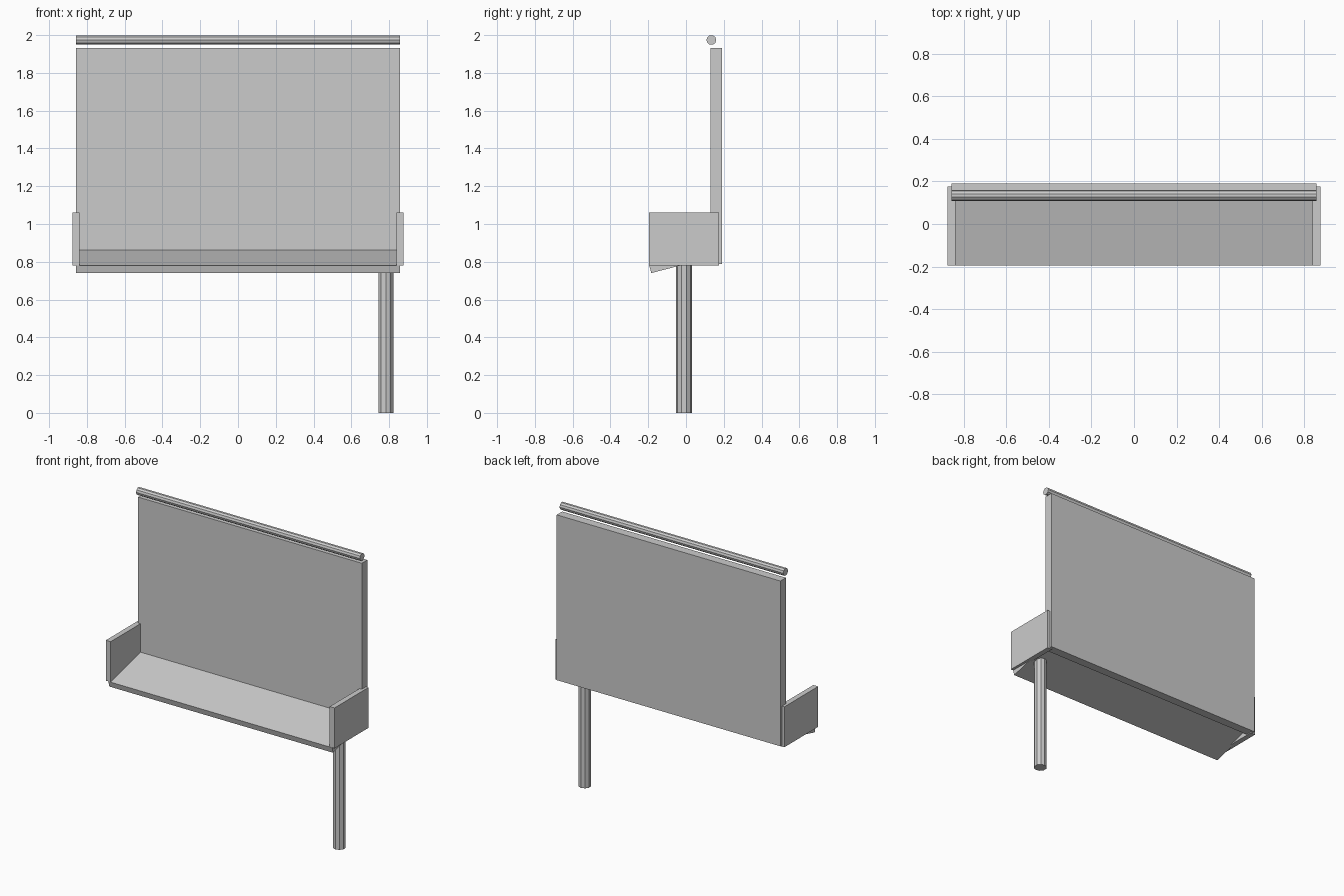
import bpy
from math import radians, cos, sin

if "Cube" in bpy.data.objects:
    bpy.data.objects.remove(bpy.data.objects["Cube"])


def box(name, center, size, tilt=0.0):
    bpy.ops.mesh.primitive_cube_add(size=1, location=center, rotation=(tilt, 0, 0))
    ob = bpy.context.object
    ob.name = name
    ob.scale = size
    return ob


def rod(name, center, radius, length, rotation=(0, 0, 0)):
    bpy.ops.mesh.primitive_cylinder_add(vertices=10, radius=radius, depth=length,
                                        location=center, rotation=rotation)
    bpy.context.object.name = name
    return bpy.context.object


# Upright back panel
box("back_panel", (0, 0.161, 1.36), (1.715, 0.06, 1.145))

# Seat board, sloping up towards the back; placed from its top front edge
tilt, depth, thick = radians(14.5), 0.345, 0.04
front_y, front_z = -0.194, 0.779
seat_y = front_y + depth / 2 * cos(tilt) + thick / 2 * sin(tilt)
seat_z = front_z + depth / 2 * sin(tilt) - thick / 2 * cos(tilt)
box("seat", (0, seat_y, seat_z), (1.715, depth, thick), tilt)

# Side arms
for side, label in ((-1, "left"), (1, "right")):
    box(label + "_arm", (side * 0.858, -0.01, 0.92), (0.037, 0.37, 0.28))

# Single support post under the right end
rod("support_post", (0.783, -0.01, 0.40), 0.042, 0.80)

# Rail floating above the back panel
rod("top_rail", (0, 0.134, 1.974), 0.026, 1.715, (0, radians(90), 0))
